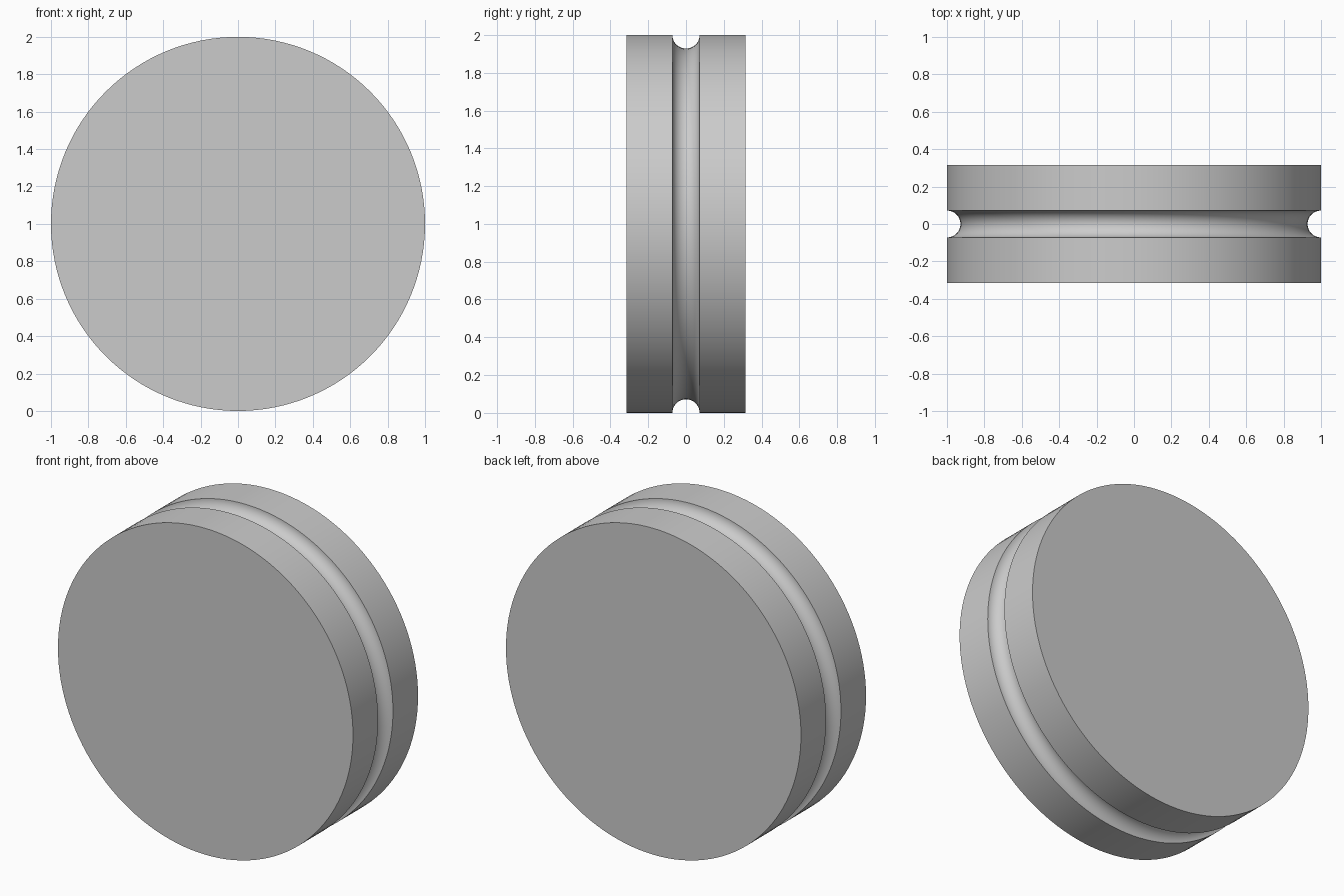
import bpy
import bmesh
import math
from mathutils import Matrix, Vector

if "Cube" in bpy.data.objects:
    bpy.data.objects.remove(bpy.data.objects["Cube"], do_unlink=True)

RADIUS = 1.0
HALF_WIDTH = 0.315
GROOVE = 0.072
SEGMENTS = 128
GROOVE_STEPS = 24

# Plain grey material
grey = bpy.data.materials.new("light_grey")
grey.use_nodes = True
colour = (0.6, 0.6, 0.6, 1.0)
grey.diffuse_color = colour
grey.node_tree.nodes["Principled BSDF"].inputs["Base Color"].default_value = colour

# Half section: flat face, rim, round groove, rim, flat face
profile = [(0, -HALF_WIDTH), (RADIUS, -HALF_WIDTH)]
for i in range(GROOVE_STEPS + 1):
    a = math.pi * i / GROOVE_STEPS
    profile.append((RADIUS - GROOVE * math.sin(a), -GROOVE * math.cos(a)))
profile += [(RADIUS, HALF_WIDTH), (0, HALF_WIDTH)]

# Revolve the section around the wheel axle
bm = bmesh.new()
verts = [bm.verts.new((r, y, 0)) for r, y in profile]
edges = [bm.edges.new(pair) for pair in zip(verts, verts[1:])]
bmesh.ops.spin(bm, geom=verts + edges, cent=(0, 0, 0), axis=(0, 1, 0),
               angle=math.tau, steps=SEGMENTS, use_duplicate=False)
bmesh.ops.remove_doubles(bm, verts=bm.verts, dist=0.0001)
bmesh.ops.recalc_face_normals(bm, faces=bm.faces)
bmesh.ops.transform(bm, matrix=Matrix.Translation(Vector((0, 0, RADIUS))), verts=bm.verts)

mesh = bpy.data.meshes.new("grooved_wheel")
bm.to_mesh(mesh)
bm.free()
mesh.materials.append(grey)
wheel = bpy.data.objects.new("grooved_wheel", mesh)
bpy.context.collection.objects.link(wheel)

# Smooth round surfaces with crisp rims
bpy.ops.object.select_all(action="DESELECT")
wheel.select_set(True)
bpy.context.view_layer.objects.active = wheel
bpy.ops.object.shade_smooth_by_angle(angle=math.radians(30))
